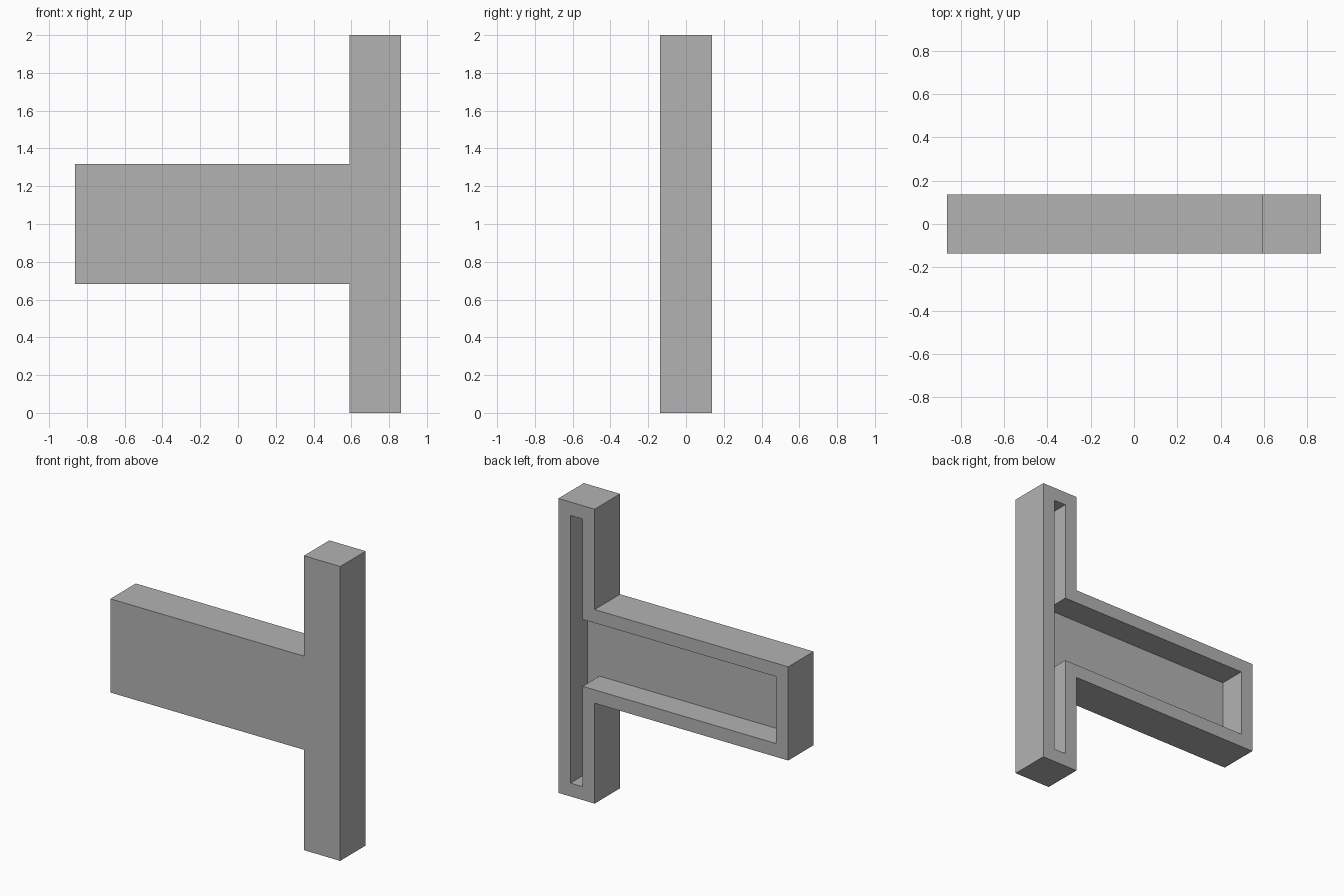
import bpy
import bmesh
from mathutils import Vector

cube = bpy.data.objects.get("Cube")
if cube:
    bpy.data.objects.remove(cube, do_unlink=True)

U = 1 / 11            # wall thickness, the module of every dimension
HALF_W = 9.5 * U      # half of the overall width
HALF_D = 1.5 * U      # half of the depth
POST_X = HALF_W - 3 * U
ARM_LOW, ARM_HIGH = 1 - 3.5 * U, 1 + 3.5 * U

grey = bpy.data.materials.new("plain grey")
grey.use_nodes = True
colour = (0.45, 0.45, 0.45, 1)
grey.diffuse_color = colour
grey.node_tree.nodes["Principled BSDF"].inputs["Base Color"].default_value = colour

# Sideways T outline: tall post on the left, wide arm to the right
outline = [
    (HALF_W, 0), (HALF_W, 2), (POST_X, 2), (POST_X, ARM_HIGH),
    (-HALF_W, ARM_HIGH), (-HALF_W, ARM_LOW), (POST_X, ARM_LOW), (POST_X, 0),
]
bm = bmesh.new()
front = bm.faces.new([bm.verts.new((x, -HALF_D, z)) for x, z in outline])

# Extrude to full depth, keeping the closed front
result = bmesh.ops.extrude_face_region(bm, geom=[front], use_keep_orig=True)
back_verts = [g for g in result["geom"] if isinstance(g, bmesh.types.BMVert)]
bmesh.ops.translate(bm, verts=back_verts, vec=Vector((0, 2 * HALF_D, 0)))
bmesh.ops.recalc_face_normals(bm, faces=bm.faces[:])

# Hollow the back: even rim, then a straight-walled recess
bm.normal_update()
back = max(bm.faces, key=lambda f: f.calc_center_median().y)
bmesh.ops.inset_individual(bm, faces=[back], thickness=U, use_even_offset=True)
floor = bmesh.ops.extrude_discrete_faces(bm, faces=[back])["faces"][0]
bmesh.ops.translate(bm, verts=floor.verts[:], vec=Vector((0, -2 * U, 0)))
bmesh.ops.recalc_face_normals(bm, faces=bm.faces[:])

mesh = bpy.data.meshes.new("hollow_t_tray")
bm.to_mesh(mesh)
bm.free()
mesh.materials.append(grey)
tray = bpy.data.objects.new("hollow_t_tray", mesh)
bpy.context.collection.objects.link(tray)
